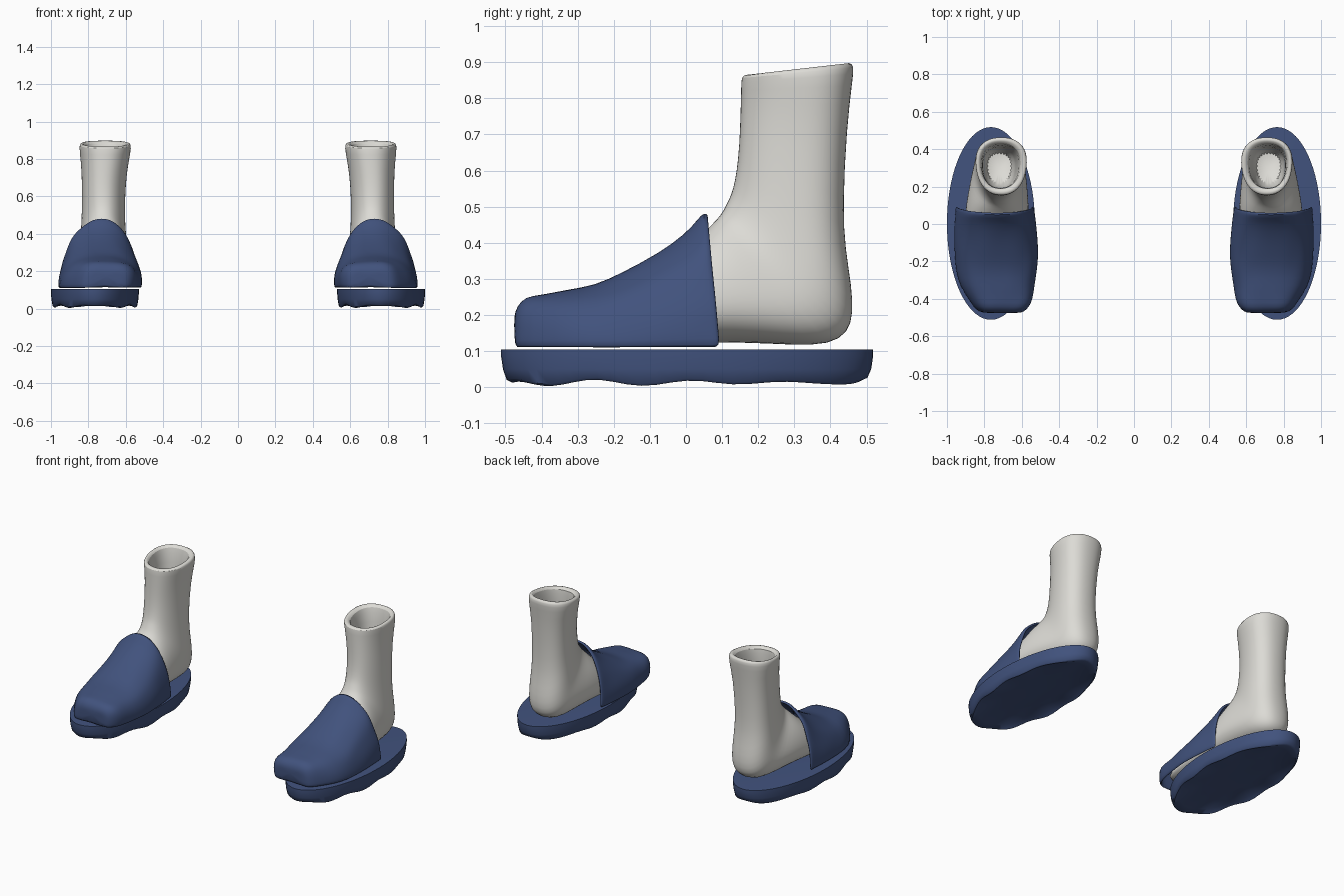
import bpy, bmesh, math
from mathutils import Vector, noise

if "Cube" in bpy.data.objects:
    bpy.data.objects.remove(bpy.data.objects["Cube"], do_unlink=True)


def make_material(name, rgb):
    mat = bpy.data.materials.new(name)
    mat.use_nodes = True
    mat.diffuse_color = (*rgb, 1)
    mat.node_tree.nodes["Principled BSDF"].inputs["Base Color"].default_value = (*rgb, 1)
    return mat


BLUE = make_material("slipper blue", (0.053, 0.085, 0.205))
GREY = make_material("pale grey", (0.72, 0.71, 0.67))


def power(value, exponent):
    return math.copysign(abs(value) ** exponent, value)


def loft(name, rings, mat, side, closed=True, caps=(True, True), subdiv=1, thickness=0, angle=60):
    """Skin a list of point rings; side mirrors the part across x = 0."""
    bm = bmesh.new()
    rows = [[bm.verts.new((p[0] * side, p[1], p[2])) for p in ring] for ring in rings]
    count = len(rows[0])
    for a, b in zip(rows, rows[1:]):
        for i in range(count if closed else count - 1):
            j = (i + 1) % count
            bm.faces.new((a[i], a[j], b[j], b[i]))
    for row, cap in zip((rows[0], rows[-1]), caps):
        if cap:
            bm.faces.new(row)
    bmesh.ops.recalc_face_normals(bm, faces=bm.faces)
    mesh = bpy.data.meshes.new(name)
    bm.to_mesh(mesh)
    bm.free()
    obj = bpy.data.objects.new(name, mesh)
    bpy.context.collection.objects.link(obj)
    mesh.materials.append(mat)
    if thickness:
        mod = obj.modifiers.new("Thickness", "SOLIDIFY")
        mod.thickness, mod.offset = thickness, -1
    if subdiv:
        mod = obj.modifiers.new("Smooth", "SUBSURF")
        mod.levels = mod.render_levels = subdiv
    bpy.ops.object.select_all(action="DESELECT")
    obj.select_set(True)
    bpy.context.view_layer.objects.active = obj
    bpy.ops.object.shade_smooth_by_angle(angle=math.radians(angle))
    return obj


def sole_ring(scale, z, wave=0):
    """Oval outline, with an uneven tread when wave is set."""
    ring = []
    for i in range(72):
        a = math.tau * i / 72
        x, y = 0.765 + 0.235 * scale * math.cos(a), 0.003 + 0.515 * scale * math.sin(a)
        bump = math.cos(math.tau * y / 0.26) + 0.5 * math.sin(a * 9)
        ring.append((x, y, z + wave * bump))
    return ring


def foot_ring(back, front, cx, hw, taper=0.15):
    """Rounded section spanning a back/under point and a front/top point."""
    ring = []
    for i in range(28):
        a = math.tau * i / 28
        c, s = power(math.cos(a), 0.87), power(math.sin(a), 0.87)
        t = (s + 1) / 2
        ring.append((cx + hw * c * (1 - taper * s),
                     back[0] + (front[0] - back[0]) * t,
                     back[1] + (front[1] - back[1]) * t))
    return ring


def upper_ring(y, x_in, x_out, top, exponent, sweep=0):
    """Arch from the inner edge over the instep to the outer edge."""
    ring = []
    for i in range(25):
        a = math.pi * i / 24
        c, s = power(math.cos(a), exponent), power(math.sin(a), exponent)
        p = Vector(((x_in + x_out) / 2 + (x_out - x_in) / 2 * c - 0.012 * s,
                    y - sweep * s, 0.11 + (top - 0.11) * s))
        # slight cloth wrinkles
        p += Vector((c, 0, s)) * 0.007 * noise.noise(p * 11)
        p.z = max(p.z, 0.108)
        ring.append(p)
    return ring


# Foot sections from the toes, round the heel, up to the rim
FOOT = [
    ((-.43, .14), (-.43, .18), .70, .07), ((-.38, .125), (-.37, .205), .715, .13),
    ((-.2, .12), (-.2, .25), .74, .165), ((0, .12), (-.02, .36), .735, .17),
    ((.15, .125), (.05, .43), .73, .165), ((.3, .115), (.085, .465), .725, .15),
    ((.4, .117), (.1, .485), .72, .138), ((.45, .15), (.11, .505), .72, .13),
    ((.464, .2), (.12, .525), .72, .125), ((.46, .28), (.13, .55), .72, .12),
    ((.442, .38), (.14, .6), .72, .115), ((.435, .5), (.147, .67), .72, .113),
    ((.446, .72), (.15, .75), .715, .118), ((.462, .85), (.152, .83), .71, .136),
]
# Rolled rim and hollow inside of the ankle
RIM = [
    ((.467, .89), (.152, .86), .71, .138), ((.455, .9), (.165, .867), .71, .128),
    ((.432, .896), (.195, .862), .715, .104), ((.42, .82), (.19, .8), .715, .096),
    ((.405, .6), (.19, .62), .72, .085), ((.4, .4), (.2, .5), .72, .08),
]
# Slipper top sections: y, inner x, outer x, top z, roundness
UPPER = [
    (-.476, .62, .80, .195, .5), (-.47, .595, .83, .222, .55), (-.445, .565, .86, .25, .6),
    (-.40, .545, .89, .255, .65), (-.33, .532, .93, .266, .72), (-.25, .52, .95, .283, .78),
    (-.17, .512, .962, .32, .85), (-.08, .515, .965, .368, .92), (0, .525, .962, .425, .97),
    (.045, .53, .96, .468, 1, .012), (.075, .533, .957, .486, 1, .025),
    (.095, .535, .955, .478, 1, .032),
]

for side, label in ((1, "left"), (-1, "right")):
    loft(label + "_sole",
         [sole_ring(.97, .105), sole_ring(1, .104), sole_ring(1, .085), sole_ring(.99, .05),
          sole_ring(.97, .018, .006), sole_ring(.94, .012, .006),
          sole_ring(.85, .024, .003), sole_ring(.5, .032)],
         BLUE, side, subdiv=0, angle=50)
    loft(label + "_foot",
         [foot_ring(*f) for f in FOOT] + [foot_ring(*r, taper=0.08) for r in RIM],
         GREY, side)
    loft(label + "_slipper_upper", [upper_ring(*u) for u in UPPER], BLUE, side,
         closed=False, caps=(True, False), thickness=.014)
